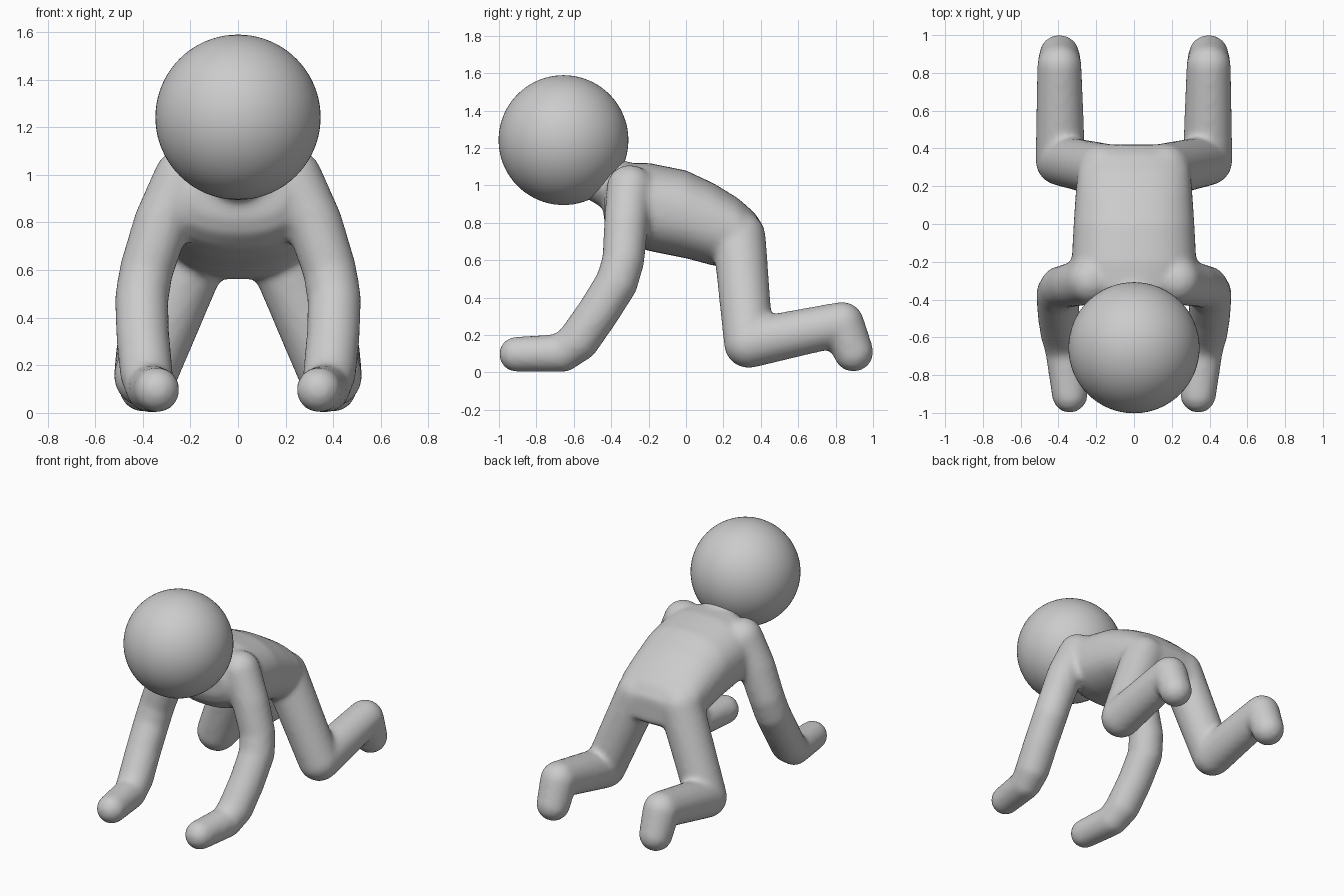
import bpy, bmesh
from math import cos, sin, pi, copysign
from mathutils import Vector, Matrix

cube = bpy.data.objects.get("Cube")
if cube:
    bpy.data.objects.remove(cube, do_unlink=True)

grey = bpy.data.materials.new("plain grey")
grey.use_nodes = True
grey.diffuse_color = (0.6, 0.6, 0.6, 1)
grey.node_tree.nodes["Principled BSDF"].inputs["Base Color"].default_value = (0.6, 0.6, 0.6, 1)


def make_object(name, bm):
    bmesh.ops.recalc_face_normals(bm, faces=bm.faces)
    for face in bm.faces:
        face.smooth = True
    mesh = bpy.data.meshes.new(name)
    bm.to_mesh(mesh)
    bm.free()
    mesh.materials.append(grey)
    obj = bpy.data.objects.new(name, mesh)
    bpy.context.collection.objects.link(obj)
    return obj


def add_limb(bm, joints, side=1):
    """Chain of round-ended tapered segments; joints are (x, y, z, radius)."""
    pts = [(Vector((side * x, y, z)), r) for x, y, z, r in joints]
    for p, r in pts:
        bmesh.ops.create_uvsphere(bm, u_segments=32, v_segments=20, radius=r,
                                  matrix=Matrix.Translation(p))
    for (a, ra), (b, rb) in zip(pts, pts[1:]):
        d = b - a
        turn = d.to_track_quat('Z', 'Y').to_matrix().to_4x4()
        bmesh.ops.create_cone(bm, cap_ends=True, segments=32, radius1=ra, radius2=rb,
                              depth=d.length,
                              matrix=Matrix.Translation((a + b) / 2) @ turn)


def add_torso(bm, sections, n=40):
    """Loft of rounded sections along y; each is (y, bottom, top, half width)."""
    def soft(v):
        return copysign(abs(v) ** 0.85, v)
    rings = []
    for y, low, high, w in sections:
        mid, h = (low + high) / 2, (high - low) / 2
        rings.append([bm.verts.new((w * soft(cos(2 * pi * i / n)), y,
                                    mid + h * soft(sin(2 * pi * i / n))))
                      for i in range(n)])
    for a, b in zip(rings, rings[1:]):
        for i in range(n):
            j = (i + 1) % n
            bm.faces.new((a[i], a[j], b[j], b[i]))
    bm.faces.new(rings[0])
    bm.faces.new(rings[-1])


body = bmesh.new()

# Torso from chest to seat
add_torso(body, [
    (-0.44, 0.82, 1.00, 0.20),
    (-0.41, 0.75, 1.06, 0.26),
    (-0.34, 0.69, 1.12, 0.30),
    (-0.20, 0.65, 1.12, 0.33),
    (0.00, 0.61, 1.08, 0.32),
    (0.15, 0.57, 1.01, 0.31),
    (0.28, 0.56, 0.93, 0.30),
    (0.37, 0.57, 0.85, 0.27),
    (0.42, 0.60, 0.77, 0.20),
])

# Neck
add_limb(body, [(0, -0.34, 0.98, 0.14), (0, -0.48, 1.06, 0.14)])

# Arms and legs
arm = [(0.23, -0.30, 0.985, 0.125), (0.32, -0.32, 0.80, 0.118),
       (0.385, -0.335, 0.60, 0.113), (0.405, -0.37, 0.48, 0.113),
       (0.40, -0.47, 0.32, 0.112), (0.385, -0.575, 0.17, 0.112),
       (0.37, -0.66, 0.103, 0.102), (0.34, -0.905, 0.097, 0.095)]
thigh = [(0.16, 0.285, 0.72, 0.142), (0.39, 0.335, 0.155, 0.132)]
shin = [(0.39, 0.335, 0.155, 0.132), (0.395, 0.835, 0.26, 0.118)]
foot = [(0.395, 0.835, 0.26, 0.118), (0.395, 0.895, 0.11, 0.107)]
for side in (1, -1):
    for limb in (arm, thigh, shin, foot):
        add_limb(body, limb, side)

# Fuse everything into one soft skin
skin = make_object("body", body)
fuse = skin.modifiers.new("fuse", 'REMESH')
fuse.mode = 'VOXEL'
fuse.voxel_size = 0.018
fuse.use_smooth_shade = True
relax = skin.modifiers.new("relax", 'SMOOTH')
relax.factor = 0.5
relax.iterations = 8

# Head
ball = bmesh.new()
bmesh.ops.create_uvsphere(ball, u_segments=64, v_segments=40, radius=0.347,
                          matrix=Matrix.Translation((0, -0.655, 1.242)))
make_object("head", ball)
